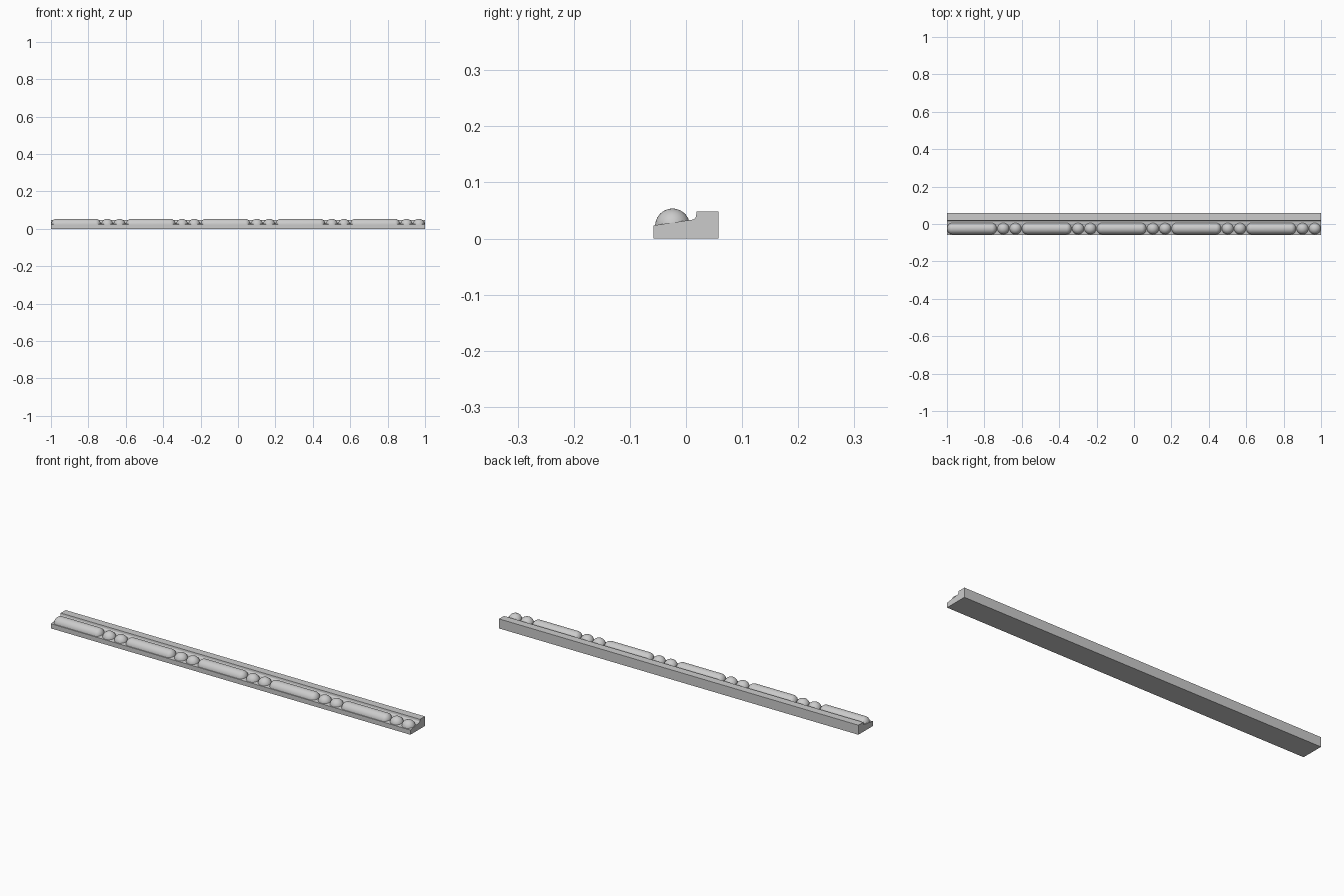
import bpy, bmesh, math
from mathutils import Vector

if "Cube" in bpy.data.objects:
    bpy.data.objects.remove(bpy.data.objects["Cube"])

R = 0.031                       # bead radius
CY, CZ = -0.024, 0.0225         # bead axis position
SLOPE_A, SLOPE_B = Vector((0, -0.058, 0.0235)), Vector((0, 0.010, 0.0335))


def finish(name, bm):
    bmesh.ops.recalc_face_normals(bm, faces=bm.faces)
    me = bpy.data.meshes.new(name)
    bm.to_mesh(me)
    bm.free()
    ob = bpy.data.objects.new(name, me)
    bpy.context.collection.objects.link(ob)
    bpy.ops.object.select_all(action='DESELECT')
    ob.select_set(True)
    bpy.context.view_layer.objects.active = ob
    bpy.ops.object.shade_smooth_by_angle(angle=math.radians(35))
    return ob


def make_bead(name, length, cap):
    """Turned bead along x, cut off just below the sloping face."""
    bm = bmesh.new()
    n, straight = 10, length / 2 - cap
    arc = [(straight + cap * math.cos(a), R * math.sin(a))
           for a in (i * math.pi / 2 / n for i in range(n + 1))]
    pts = arc + [(-x, r) for x, r in reversed(arc)]
    vs = [bm.verts.new((x, CY, CZ + r)) for x, r in pts]
    es = [bm.edges.new(p) for p in zip(vs, vs[1:])]
    bmesh.ops.spin(bm, geom=vs + es, cent=(0, CY, CZ), axis=(1, 0, 0),
                   angle=2 * math.pi, steps=40)
    bmesh.ops.remove_doubles(bm, verts=bm.verts, dist=1e-5)
    d = SLOPE_B - SLOPE_A
    normal = Vector((0, -d.z, d.y))
    bmesh.ops.bisect_plane(bm, geom=bm.verts[:] + bm.edges[:] + bm.faces[:],
                           plane_co=SLOPE_A - Vector((0, 0, 0.001)),
                           plane_no=normal, clear_inner=True)
    bmesh.ops.holes_fill(bm, edges=[e for e in bm.edges if e.is_boundary])
    return finish(name, bm)


def repeat(ob, xs):
    ob.location.x = xs[0]
    for x in xs[1:]:
        c = ob.copy()
        c.location.x = x
        bpy.context.collection.objects.link(c)


# Moulding strip: sloping face, small cove, raised back fillet
cove = [(0.010 + 0.008 * math.sin(a), 0.0415 - 0.008 * math.cos(a))
        for a in (i * math.pi / 12 for i in range(7))]
profile = [(-0.058, 0), (-0.058, 0.0235)] + cove + [
    (0.019, 0.048), (0.058, 0.048), (0.058, 0)]
bm = bmesh.new()
face = bm.faces.new([bm.verts.new((-1, y, z)) for y, z in profile])
ext = bmesh.ops.extrude_face_region(bm, geom=[face], use_keep_orig=True)
bmesh.ops.translate(bm, vec=(2, 0, 0),
                    verts=[g for g in ext['geom'] if isinstance(g, bmesh.types.BMVert)])
finish("moulding_strip", bm)

# Five repeats of one long bead followed by two round beads
starts = [-1 + 0.4 * i for i in range(5)]
repeat(make_bead("long_bead", 0.266, 0.027), [s + 0.1335 for s in starts])
repeat(make_bead("round_bead", 0.064, 0.032),
       [s + o for s in starts for o in (0.301, 0.3665)])
